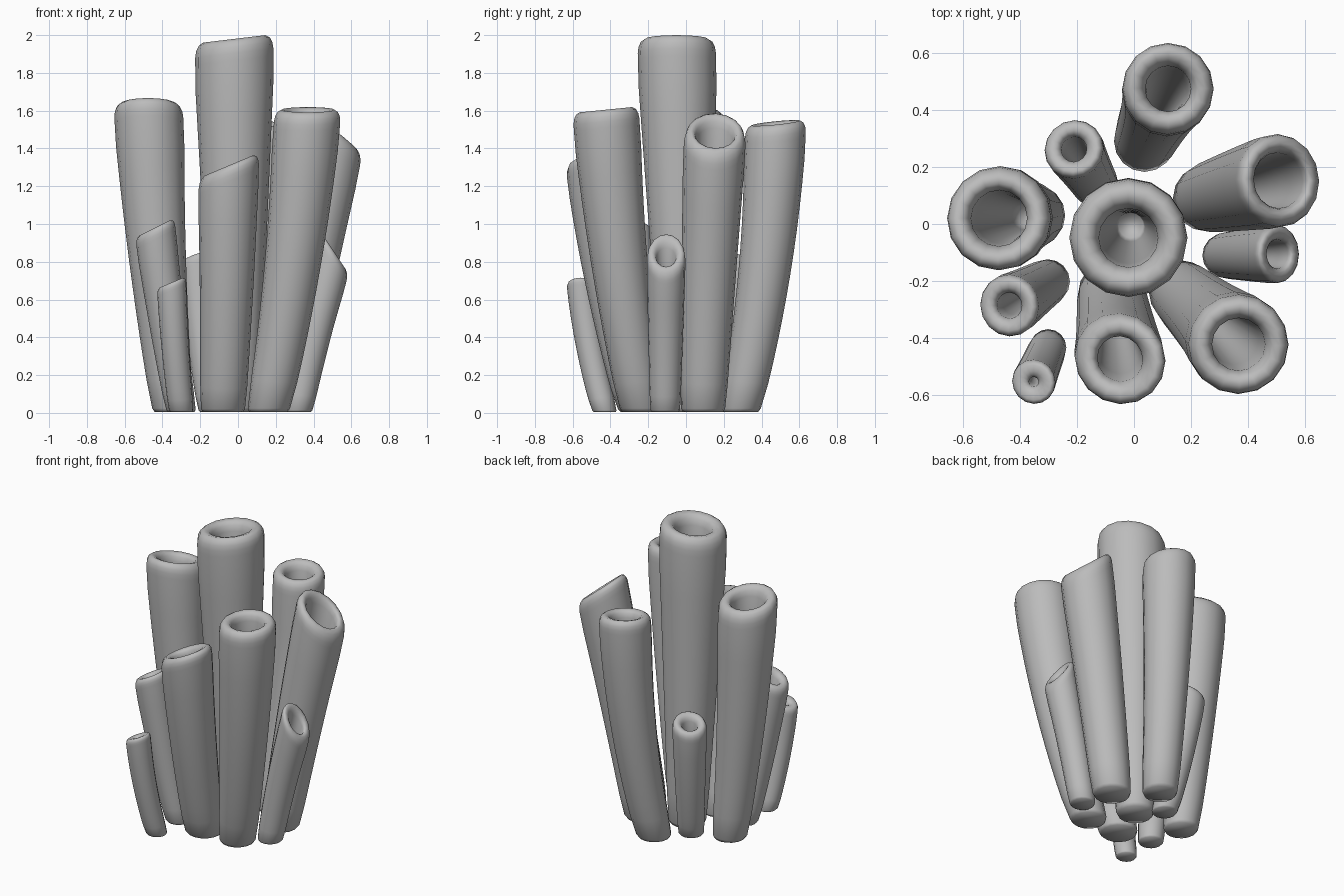
import bpy, bmesh, math
from mathutils import Vector

SIDES = 16

cube = bpy.data.objects.get("Cube")
if cube:
    bpy.data.objects.remove(cube, do_unlink=True)

grey = bpy.data.materials.new("sponge_grey")
grey.use_nodes = True
colour = (0.5, 0.5, 0.5, 1)
grey.diffuse_color = colour
grey.node_tree.nodes["Principled BSDF"].inputs["Base Color"].default_value = colour


def smooth(a, b, t):
    t = min(max((t - a) / (b - a), 0), 1)
    return t * t * (3 - 2 * t)


def tube(name, base, top, r_base, r_top, mouth, tilt, bow):
    """Bent hollow tube: outer wall, slanted rounded lip, tapering inside wall."""
    p0, p2 = Vector((*base, 0.005)), Vector(top)
    p1 = p0.lerp(p2, bow)
    p1.z = p2.z * 0.5
    rim = Vector((*tilt, 1)).normalized()
    lip = r_top / (p2 - p0).length      # mouth radius as a share of the path
    wall_end = 1 - 0.55 * lip
    bm = bmesh.new()

    def ring(t, radius):
        centre = p0 * (1 - t) ** 2 + p1 * 2 * t * (1 - t) + p2 * t * t
        along = ((p1 - p0) * (1 - t) + (p2 - p1) * t).normalized()
        # flat base, square to the path above, sheared to the slant of the mouth
        axis = Vector((0, 0, 1)).lerp(along, smooth(0, 0.2, t)).normalized()
        side = Vector((0, 1, 0)).cross(axis).normalized()
        up = axis.cross(side)
        slant = smooth(0.5, wall_end, t) / axis.dot(rim)
        verts = []
        for i in range(SIDES):
            a = math.tau * i / SIDES
            out = (side * math.cos(a) + up * math.sin(a)) * radius
            verts.append(bm.verts.new(centre + out - axis * out.dot(rim) * slant))
        return verts

    rings = [ring(0, r_base * 0.88), ring(0.012, r_base * 0.97)]
    # outer wall
    for k in range(1, 13):
        t = 0.03 + (wall_end - 0.03) * k / 12
        rings.append(ring(t, r_base + (r_top - r_base) * min(t / 0.88, 1)))
    # lip, as radius and drop in shares of the mouth radius
    inner = mouth * r_top
    for share, drop in ((1, 0.36), (0.975, 0.2), (0.91, 0.07), (0.8, 0)):
        rings.append(ring(1 - drop * lip, r_top * share))
    for mix, drop in ((0.5, 0.04), (0.2, 0.14), (0, 0.32)):
        rings.append(ring(1 - drop * lip, inner + (r_top * 0.8 - inner) * mix))
    # inside wall down to a small floor
    for k in range(1, 9):
        t = wall_end + (0.08 - wall_end) * k / 8
        rings.append(ring(t, inner * (1 - 0.58 * k / 8)))

    for low, high in zip(rings, rings[1:]):
        for i in range(SIDES):
            j = (i + 1) % SIDES
            bm.faces.new((low[i], low[j], high[j], high[i]))
    bm.faces.new(rings[0][::-1])
    bm.faces.new(rings[-1])
    for face in bm.faces:
        face.smooth = True
    for edge in bm.edges:
        edge.smooth = edge.calc_face_angle(0) < math.radians(50)

    mesh = bpy.data.meshes.new(name)
    bm.to_mesh(mesh)
    bm.free()
    mesh.materials.append(grey)
    bpy.context.collection.objects.link(bpy.data.objects.new(name, mesh))


# name, base xy, mouth centre, base radius, top radius, mouth share, tilt, bow
tube("centre_tube", (-0.01, 0), (-0.02, -0.05, 1.98), 0.12, 0.207, 0.5, (-0.12, 0), 0.6)
tube("back_tube", (0.035, 0.285), (0.12, 0.475, 1.535), 0.11, 0.16, 0.5, (0.07, -0.1), 0.9)
tube("left_back_tube", (0.25, 0.09), (0.515, 0.155, 1.49), 0.12, 0.163, 0.6, (0.82, 0.05), 0.45)
tube("left_small_tube", (0.315, -0.11), (0.51, -0.105, 0.85), 0.08, 0.102, 0.5, (1.5, 0), 0.4)
tube("front_left_tube", (0.16, -0.235), (0.37, -0.425, 1.605), 0.115, 0.175, 0.53, (0, -0.1), 0.75)
tube("front_tube", (-0.08, -0.24), (-0.048, -0.478, 1.31), 0.12, 0.158, 0.5, (-0.42, 0), 0.7)
tube("right_tube", (-0.345, 0.03), (-0.475, 0.02, 1.635), 0.11, 0.182, 0.54, (0, 0.22), 0.75)
tube("back_right_small_tube", (-0.13, 0.13), (-0.212, 0.265, 0.82), 0.08, 0.105, 0.43, (-0.3, 0.3), 0.7)
tube("front_right_tube", (-0.3, -0.2), (-0.44, -0.288, 0.98), 0.08, 0.108, 0.42, (-0.5, 0), 0.6)
tube("front_right_small_tube", (-0.3, -0.43), (-0.352, -0.555, 0.69), 0.066, 0.077, 0.22, (-0.42, 0), 0.75)
